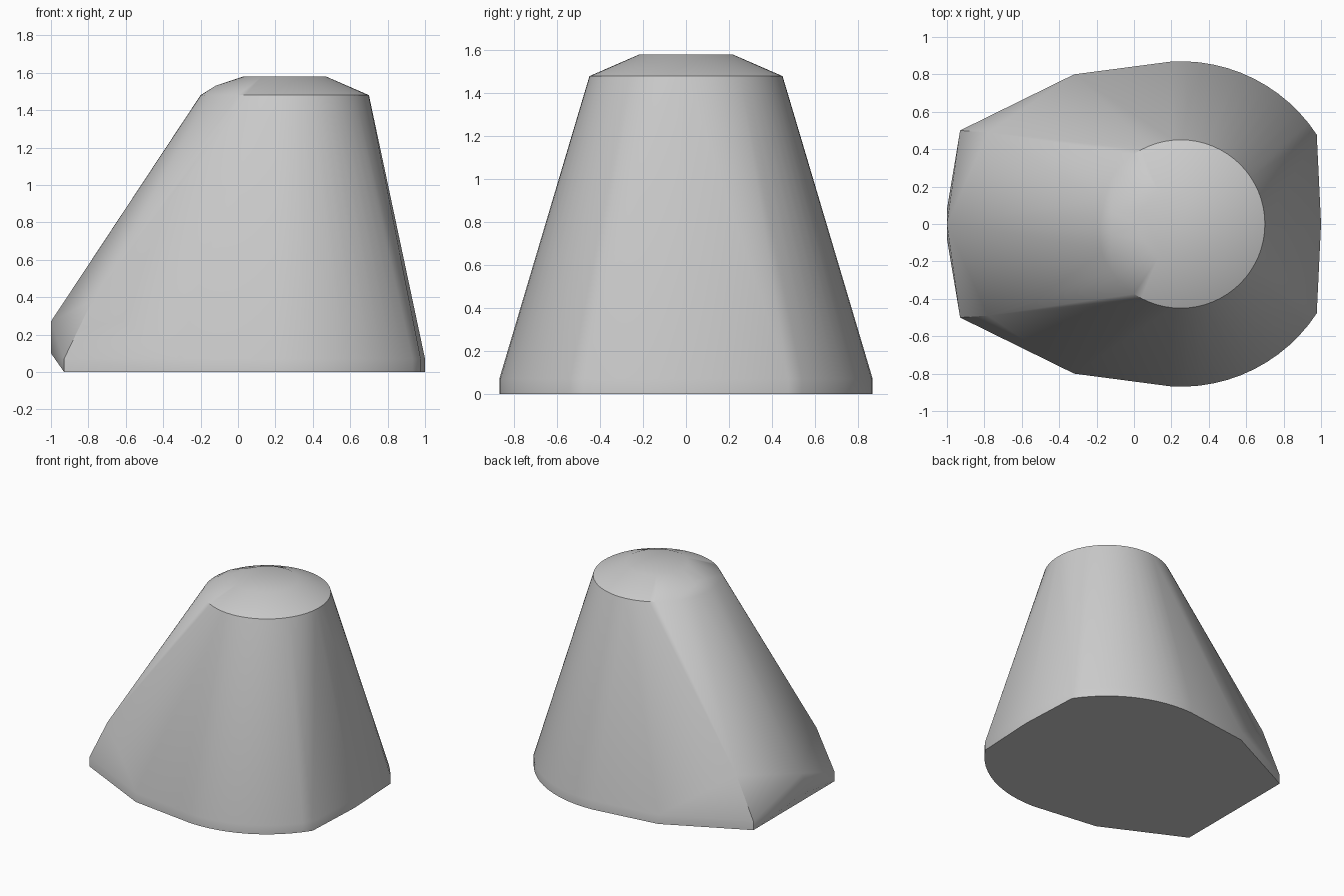
import bpy, bmesh
from math import cos, sin, radians, pi

old = bpy.data.objects.get("Cube")
if old:
    bpy.data.objects.remove(old, do_unlink=True)

AXIS_X = 0.25       # centre line of the tapered body
WALL_TOP = 0.07     # low upright band around the foot


def ring(radius, z, count=64):
    return [(AXIS_X + radius * cos(2 * pi * i / count),
             radius * sin(2 * pi * i / count), z) for i in range(count)]


def mirrored(points):
    return [(x, s * y, z) for x, y, z in points for s in (1, -1)]


# Foot: round sides, flat end at +x, tapering towards -x
arc = [radians(33.3 + 60 * i / 12) for i in range(13)]
foot = [(AXIS_X + 0.87 * cos(a), 0.87 * sin(a)) for a in arc]
foot += [(-0.32, 0.8), (-0.93, 0.5)]
points = mirrored([(x, y, z) for x, y in foot for z in (0, WALL_TOP)])
points += [(1.0, 0, 0), (1.0, 0, WALL_TOP)]

# Blunt nose at -x
points += mirrored([(-1.0, 0.08, 0.1), (-0.78, 0.49, 0.38)])
points += [(-1.0, 0, 0.27)]

# Rim, chamfered cap and the small bump above the nose
points += ring(0.45, 1.48) + ring(0.22, 1.58)
points += mirrored([(-0.12, 0.06, 1.53)])

# Wrap the sections in one skin
bm = bmesh.new()
for p in points:
    bm.verts.new(p)
hull = bmesh.ops.convex_hull(bm, input=bm.verts)
loose = [v for v in bm.verts if not v.link_faces]
bmesh.ops.delete(bm, geom=loose, context='VERTS')
bmesh.ops.dissolve_limit(bm, angle_limit=radians(0.3),
                         verts=bm.verts, edges=bm.edges)
bmesh.ops.recalc_face_normals(bm, faces=bm.faces)

mesh = bpy.data.meshes.new("tapered_body")
bm.to_mesh(mesh)
bm.free()
body = bpy.data.objects.new("tapered_body", mesh)
bpy.context.collection.objects.link(body)

# Plain grey
grey = bpy.data.materials.new("plain_grey")
grey.use_nodes = True
colour = (0.6, 0.6, 0.6, 1)
grey.diffuse_color = colour
grey.node_tree.nodes["Principled BSDF"].inputs["Base Color"].default_value = colour
mesh.materials.append(grey)

# Smooth skin with a crisp rim and foot edge
bpy.ops.object.select_all(action='DESELECT')
body.select_set(True)
bpy.context.view_layer.objects.active = body
bpy.ops.object.shade_smooth_by_angle(angle=radians(40))
